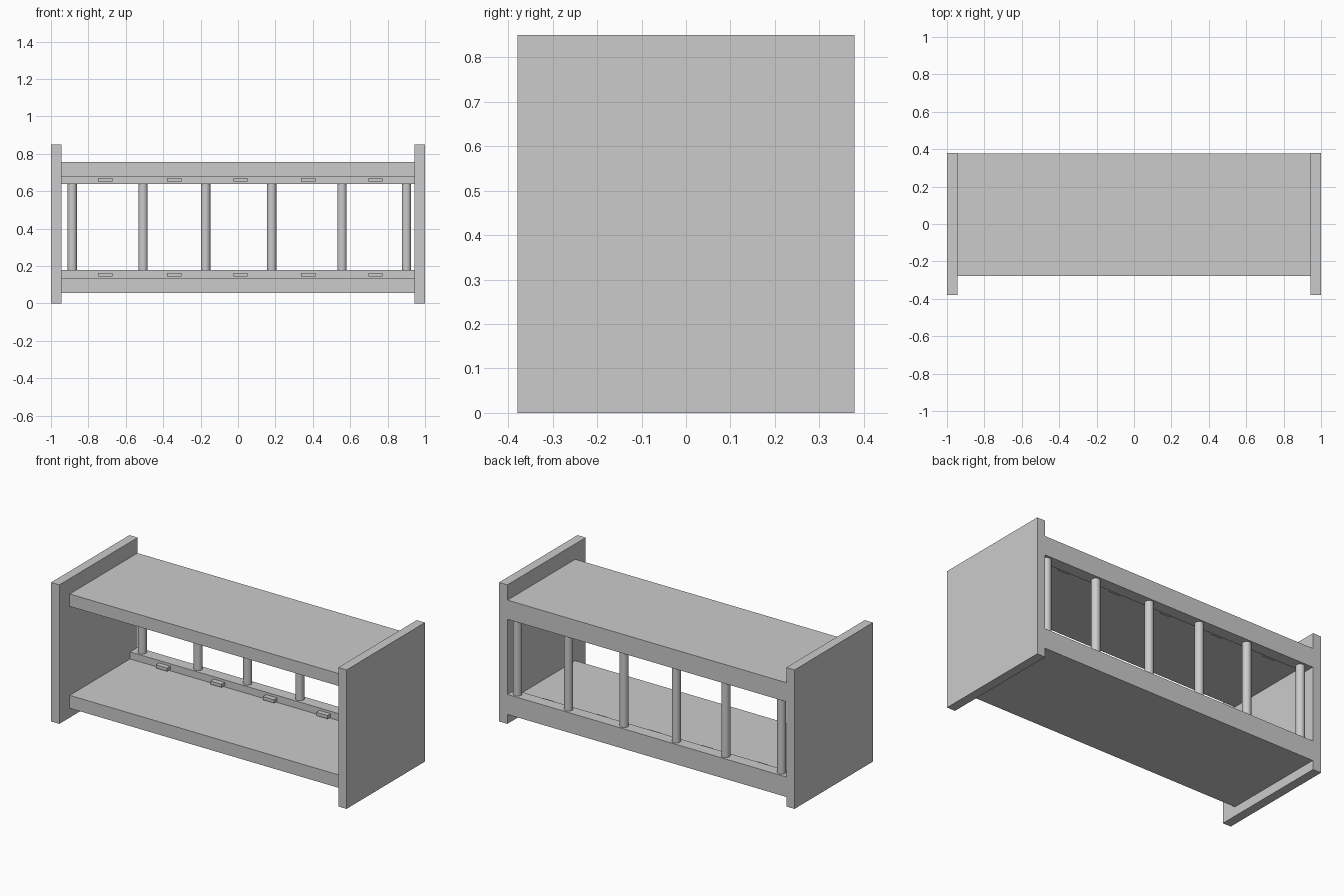
import bpy

if "Cube" in bpy.data.objects:
    bpy.data.objects.remove(bpy.data.objects["Cube"])


def box(name, x, y, z):
    """Box from (min, max) ranges on each axis."""
    bpy.ops.mesh.primitive_cube_add(
        size=1, location=[(a + b) / 2 for a, b in (x, y, z)])
    ob = bpy.context.object
    ob.name = name
    ob.scale = [b - a for a, b in (x, y, z)]
    bpy.ops.object.transform_apply(location=False, rotation=False, scale=True)
    return ob


def spindle(name, x, y, z0, z1, radius):
    bpy.ops.mesh.primitive_cylinder_add(
        vertices=32, radius=radius, depth=z1 - z0, location=(x, y, (z0 + z1) / 2))
    bpy.context.object.name = name
    bpy.ops.object.shade_smooth_by_angle()


INNER = 0.944          # inside face of the end panels
SPAN = (-INNER, INNER)
BACK = 0.377           # rear face of shelves and rails
RAIL_FRONT = 0.305

# End panels
box("left_end_panel", (-1, -INNER), (-0.379, 0.379), (0, 0.85))
box("right_end_panel", (INNER, 1), (-0.379, 0.379), (0, 0.85))

# Shelves with their rear rails and the small blocks on the rails
levels = {
    "upper": ((0.68, 0.756), (0.639, 0.68), (0.652, 0.672)),
    "lower": ((0.057, 0.136), (0.136, 0.179), (0.144, 0.164)),
}
block_xs = (-0.71, -0.341, 0.014, 0.376, 0.735)
for level, (shelf_z, rail_z, block_z) in levels.items():
    box(level + "_shelf", SPAN, (-0.278, BACK), shelf_z)
    box(level + "_rail", SPAN, (RAIL_FRONT, BACK), rail_z)
    for i, x in enumerate(block_xs, 1):
        box(f"{level}_rail_block_{i}", (x - 0.038, x + 0.038),
            (RAIL_FRONT - 0.03, RAIL_FRONT + 0.005), block_z)

# Unevenly spaced round spindles between the rails
for i, x in enumerate((-0.886, -0.508, -0.173, 0.18, 0.556, 0.901), 1):
    spindle(f"spindle_{i}", x, (RAIL_FRONT + BACK) / 2, 0.175, 0.643, 0.025)
